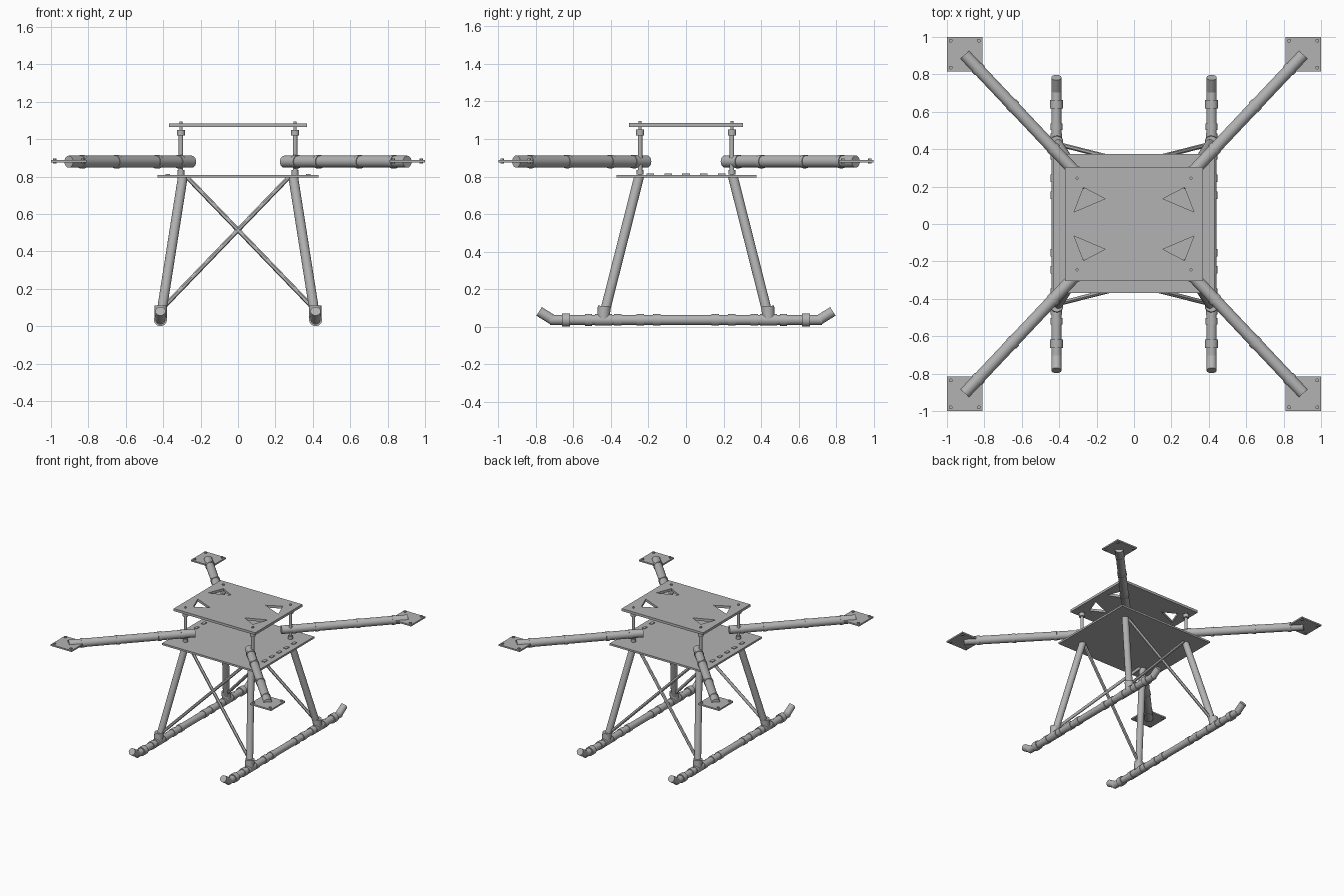
import bpy
import bmesh
from mathutils import Vector, Matrix

if "Cube" in bpy.data.objects:
    bpy.data.objects.remove(bpy.data.objects["Cube"], do_unlink=True)

grey = bpy.data.materials.new("light_grey")
grey.use_nodes = True
colour = (0.45, 0.45, 0.45, 1)
grey.diffuse_color = colour
grey.node_tree.nodes["Principled BSDF"].inputs["Base Color"].default_value = colour

parts = []
SIGNS = (-1, 1)
CORNERS = [(sx, sy) for sx in SIGNS for sy in SIGNS]


def finish(name, bm):
    mesh = bpy.data.meshes.new(name)
    bm.to_mesh(mesh)
    bm.free()
    mesh.materials.append(grey)
    obj = bpy.data.objects.new(name, mesh)
    bpy.context.collection.objects.link(obj)
    parts.append(obj)
    return obj


def add_tube(bm, a, b, radius, sides=24):
    """Capped cylinder between two points."""
    a, b = Vector(a), Vector(b)
    axis = b - a
    turn = axis.to_track_quat('Z', 'Y').to_matrix().to_4x4()
    bmesh.ops.create_cone(bm, cap_ends=True, segments=sides, radius1=radius,
                          radius2=radius, depth=axis.length,
                          matrix=Matrix.Translation((a + b) / 2) @ turn)


def add_box(bm, centre, size):
    bmesh.ops.create_cube(bm, size=1, matrix=Matrix.Translation(centre)
                          @ Matrix.Diagonal((*size, 1)))


def add_collar(bm, a, b, t, radius, half):
    """Ring at fraction t along the line a-b."""
    a, b = Vector(a), Vector(b)
    mid, step = a.lerp(b, t), (b - a).normalized() * half
    add_tube(bm, mid - step, mid + step, radius)


def flat_plate(name, outlines, centre_z, thickness):
    """Plate from a filled flat curve; later outlines become holes."""
    curve = bpy.data.curves.new(name, 'CURVE')
    curve.dimensions = '2D'
    curve.fill_mode = 'BOTH'
    curve.extrude = thickness / 2
    for points in outlines:
        spline = curve.splines.new('POLY')
        spline.points.add(len(points) - 1)
        for point, (x, y) in zip(spline.points, points):
            point.co = (x, y, 0, 1)
        spline.use_cyclic_u = True
    curve.materials.append(grey)
    obj = bpy.data.objects.new(name, curve)
    obj.location.z = centre_z
    bpy.context.collection.objects.link(obj)
    bpy.ops.object.select_all(action='DESELECT')
    obj.select_set(True)
    bpy.context.view_layer.objects.active = obj
    bpy.ops.object.convert(target='MESH')
    parts.append(bpy.context.view_layer.objects.active)


def rectangle(x0, x1, y0, y1):
    return [(x0, y0), (x1, y0), (x1, y1), (x0, y1)]


# Upper plate with four triangular cut-outs
triangle = [(0.27, 0.195), (0.32, 0.065), (0.155, 0.135)]
holes = [[(sx * x, sy * y) for x, y in triangle] for sx, sy in CORNERS]
flat_plate("upper_plate", [rectangle(-0.37, 0.37, -0.305, 0.305)] + holes, 1.075, 0.02)

# Lower plate with raised tabs along both sides
flat_plate("lower_plate", [rectangle(-0.43, 0.43, -0.37, 0.375)], 0.802, 0.015)
bm = bmesh.new()
for sx in SIGNS:
    for i in range(-2, 3):
        add_box(bm, (sx * 0.375, i * 0.095, 0.811), (0.025, 0.04, 0.008))
finish("plate_tabs", bm)

for sx, sy in CORNERS:
    corner = ("back" if sy > 0 else "front") + ("_left" if sx > 0 else "_right")

    # Boom arm with clamp rings
    inner, outer = (sx * 0.247, sy * 0.207, 0.88), (sx * 0.905, sy * 0.905, 0.88)
    bm = bmesh.new()
    add_tube(bm, inner, outer, 0.032)
    for t in (0.1, 0.28, 0.61, 0.89):
        add_collar(bm, inner, outer, t, 0.036, 0.012)
    finish(corner + "_arm", bm)

    # Motor mount with bolts
    bm = bmesh.new()
    cx, cy = sx * 0.905, sy * 0.908
    add_box(bm, (cx, cy, 0.882), (0.19, 0.184, 0.012))
    for bx, by in CORNERS:
        x, y = cx + bx * 0.075, cy + by * 0.072
        add_tube(bm, (x, y, 0.87), (x, y, 0.897), 0.01, 12)
    finish(corner + "_motor_mount", bm)

    # Standoff post: stacked radii between the plates
    bm = bmesh.new()
    for z0, z1, r in ((0.79, 1.095, 0.008), (0.81, 0.835, 0.018),
                      (0.835, 1.02, 0.012), (1.02, 1.05, 0.022)):
        add_tube(bm, (sx * 0.305, sy * 0.245, z0), (sx * 0.305, sy * 0.245, z1), r, 16)
    finish(corner + "_standoff", bm)

    # Landing leg and its socket
    top, foot = Vector((sx * 0.295, sy * 0.25, 0.8)), Vector((sx * 0.413, sy * 0.44, 0.05))
    bm = bmesh.new()
    add_tube(bm, top, foot, 0.026)
    finish(corner + "_leg", bm)
    bm = bmesh.new()
    add_tube(bm, (foot.x, foot.y, 0.04), (foot.x, foot.y - sy * 0.004, 0.11), 0.034)
    finish(corner + "_leg_socket", bm)

    # Diagonal brace to the opposite leg top
    bm = bmesh.new()
    add_tube(bm, (sx * 0.40, sy * 0.425, 0.1), (-sx * 0.275, sy * 0.255, 0.8), 0.012, 12)
    finish(corner + "_brace", bm)

# Skids with upturned ends and rings
for sx in SIGNS:
    bm = bmesh.new()
    a, b = (sx * 0.415, -0.725, 0.036), (sx * 0.415, 0.725, 0.036)
    add_tube(bm, a, b, 0.027)
    for sy in SIGNS:
        add_tube(bm, (sx * 0.415, sy * 0.71, 0.036), (sx * 0.415, sy * 0.783, 0.081), 0.027)
        for y, half, r in ((0.155, 0.02, 0.031), (0.245, 0.02, 0.031),
                           (0.365, 0.02, 0.031), (0.44, 0.045, 0.031),
                           (0.52, 0.018, 0.032), (0.64, 0.022, 0.035)):
            add_collar(bm, a, b, 0.5 + sy * y / 1.45, r, half)
    finish(("left" if sx > 0 else "right") + "_skid", bm)

# Smooth the tubes, keeping the rims sharp
bpy.ops.object.select_all(action='DESELECT')
for obj in parts:
    obj.select_set(True)
bpy.context.view_layer.objects.active = parts[0]
bpy.ops.object.shade_smooth_by_angle()
